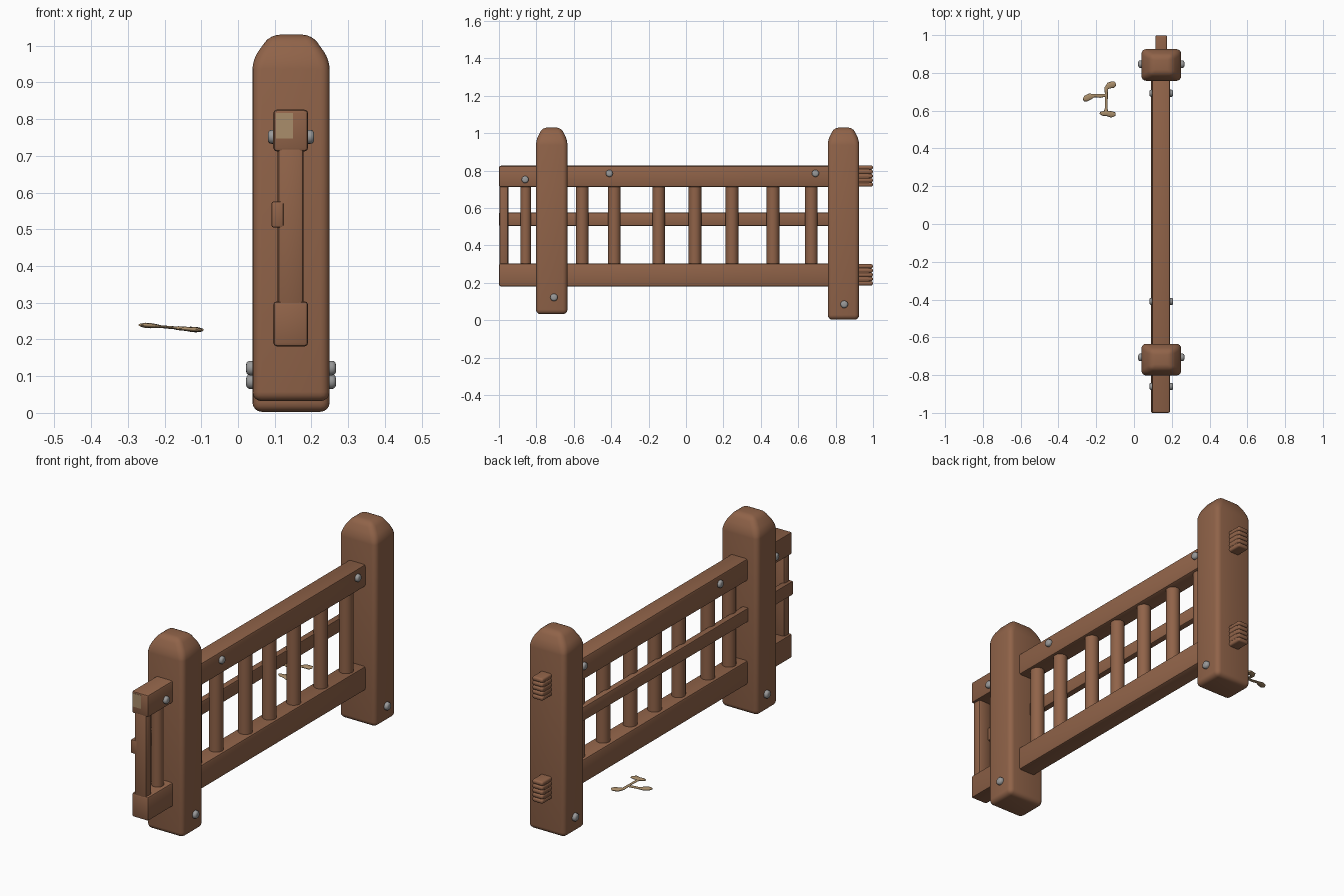
import bpy, bmesh, math
from mathutils import Matrix, Vector

if "Cube" in bpy.data.objects:
    bpy.data.objects.remove(bpy.data.objects["Cube"])


def material(name, rgb):
    m = bpy.data.materials.new(name)
    m.diffuse_color = (*rgb, 1)
    m.use_nodes = True
    m.node_tree.nodes["Principled BSDF"].inputs["Base Color"].default_value = m.diffuse_color
    return m


WOOD = material("brown_wood", (0.28, 0.125, 0.066))
METAL = material("grey_metal", (0.32, 0.32, 0.32))
PALE = material("pale_dry_wood", (0.40, 0.27, 0.145))
CX = 0.1445  # centre plane of the fence


def finish(bm, name, mat, bevel=0.0, segments=3, angle=40):
    """Round the sharp edges, shade smooth and link the object."""
    bmesh.ops.recalc_face_normals(bm, faces=bm.faces)
    if bevel:
        edges = [e for e in bm.edges if e.calc_face_angle(0) > math.radians(20)]
        bmesh.ops.bevel(bm, geom=edges, offset=bevel, segments=segments,
                        profile=0.5, affect='EDGES', clamp_overlap=True)
    me = bpy.data.meshes.new(name)
    bm.to_mesh(me)
    bm.free()
    me.materials.append(mat)
    for p in me.polygons:
        p.use_smooth = True
    me.set_sharp_from_angle(angle=math.radians(angle))
    ob = bpy.data.objects.new(name, me)
    bpy.context.collection.objects.link(ob)
    return ob


def box(name, x, y, z, mat=WOOD, bevel=0.01, segments=2):
    bm = bmesh.new()
    bmesh.ops.create_cube(bm, size=1)
    for v in bm.verts:
        v.co = Vector([(r[0] + r[1]) / 2 + c * (r[1] - r[0])
                       for c, r in zip(v.co, (x, y, z))])
    return finish(bm, name, mat, bevel, segments)


def cylinder(name, centre, radius, length, axis, mat, bevel=0.0, sides=16):
    bm = bmesh.new()
    rot = Matrix.Rotation(math.pi / 2, 4, 'Y') if axis == 'X' else Matrix()
    bmesh.ops.create_cone(bm, cap_ends=True, segments=sides, radius1=radius,
                          radius2=radius, depth=length,
                          matrix=Matrix.Translation(centre) @ rot)
    if bevel:
        rim = [e for e in bm.edges if e.calc_face_angle(0) > 1]
        bmesh.ops.bevel(bm, geom=rim, offset=bevel, segments=3, profile=0.5,
                        affect='EDGES', clamp_overlap=True)
    return finish(bm, name, mat)


def post(name, y, bottom):
    """Square post with a tapered cap, lofted through stacked rectangles."""
    bm = bmesh.new()
    rings = []
    for z, hx, hy in ((bottom, 0.105, 0.084), (0.962, 0.105, 0.084), (1.03, 0.057, 0.05)):
        rings.append([bm.verts.new((CX + sx * hx, y + sy * hy, z))
                      for sx, sy in ((-1, -1), (1, -1), (1, 1), (-1, 1))])
    for a, b in zip(rings, rings[1:]):
        for i in range(4):
            j = (i + 1) % 4
            bm.faces.new((a[i], a[j], b[j], b[i]))
    bm.faces.new(rings[0][::-1])
    bm.faces.new(rings[-1])
    return finish(bm, name, WOOD, 0.025, 4, 60)


# Posts
post("front_post", -0.718, 0.032)
post("back_post", 0.842, 0.003)

# Rails, the middle one sits on the left side of the balusters
box("top_rail", (0.096, 0.191), (-1.0, 0.80), (0.712, 0.826))
box("bottom_rail", (0.096, 0.191), (-1.0, 0.80), (0.181, 0.304))
box("middle_rail", (0.091, 0.125), (-1.0, 0.80), (0.505, 0.576), bevel=0.006)

# Balusters; the end one is cut flat at the fence end
box("end_baluster", (0.108, 0.179), (-0.998, -0.95), (0.28, 0.73), bevel=0.012)
cylinder("baluster", (CX, -0.857, 0.505), 0.029, 0.46, 'Z', WOOD)
for y in (-0.555, -0.383, -0.146, 0.048, 0.246, 0.465, 0.67):
    cylinder("baluster", (CX, y, 0.505), 0.034, 0.46, 'Z', WOOD)

# Ribbed tenon ends passing through the back post
for name, z0, z1 in (("top_tenon", 0.714, 0.828), ("bottom_tenon", 0.186, 0.300)):
    box(name, (0.117, 0.172), (0.85, 0.985), (z0 + 0.004, z1 - 0.004), bevel=0.008)
    step = (z1 - z0) / 5
    for i in range(5):
        box(name + "_rib", (0.114, 0.175), (0.85, 0.999),
            (z0 + i * step, z0 + (i + 1) * step), bevel=0.009, segments=3)

# Bolts through rails and posts, rounded at both ends
for y, z in ((-0.86, 0.752), (-0.41, 0.785), (0.692, 0.785)):
    cylinder("rail_bolt", (CX, y, z), 0.019, 0.126, 'X', METAL, 0.01)
for y, z in ((-0.706, 0.122), (0.846, 0.085)):
    cylinder("post_bolt", (CX, y, z), 0.02, 0.245, 'X', METAL, 0.011)

# Worn pale patches
box("rail_end_patch", (0.104, 0.150), (-1.001, -0.998), (0.748, 0.817), PALE, 0)
for y, z, h in ((0.777, 0.39, 0.022), (0.777, 0.155, 0.016), (0.908, 0.168, 0.014)):
    box("post_patch", (0.238, 0.2455), (y - 0.007, y + 0.007), (z - h, z + h), PALE, 0.003)

# Small dry twig with flattened leafy ends
TWIG = (
    [(-0.10, 0.745, 0.012), (-0.112, 0.738, 0.018), (-0.132, 0.733, 0.017),
     (-0.147, 0.718, 0.010), (-0.146, 0.66, 0.007), (-0.147, 0.61, 0.008),
     (-0.15, 0.588, 0.012)],
    [(-0.180, 0.588, 0.006), (-0.165, 0.585, 0.013), (-0.145, 0.586, 0.014),
     (-0.12, 0.58, 0.017), (-0.10, 0.582, 0.010)],
    [(-0.146, 0.682, 0.007), (-0.18, 0.678, 0.010), (-0.21, 0.68, 0.009),
     (-0.235, 0.674, 0.017), (-0.255, 0.664, 0.017), (-0.267, 0.656, 0.008)],
)
cu = bpy.data.curves.new("dry_twig", 'CURVE')
cu.dimensions = '3D'
cu.bevel_depth = 1.0
cu.bevel_resolution = 2
cu.use_fill_caps = True
for pts in TWIG:
    sp = cu.splines.new('POLY')
    sp.points.add(len(pts) - 1)
    for p, (x, y, r) in zip(sp.points, pts):
        p.co = (x, y, -0.22 * (x + 0.165), 1)
        p.radius = r
    sp.use_smooth = True
cu.materials.append(PALE)
twig = bpy.data.objects.new("dry_twig", cu)
twig.location.z = 0.231
twig.scale.z = 0.4
bpy.context.collection.objects.link(twig)
bpy.context.view_layer.objects.active = twig
twig.select_set(True)
bpy.ops.object.convert(target='MESH')
